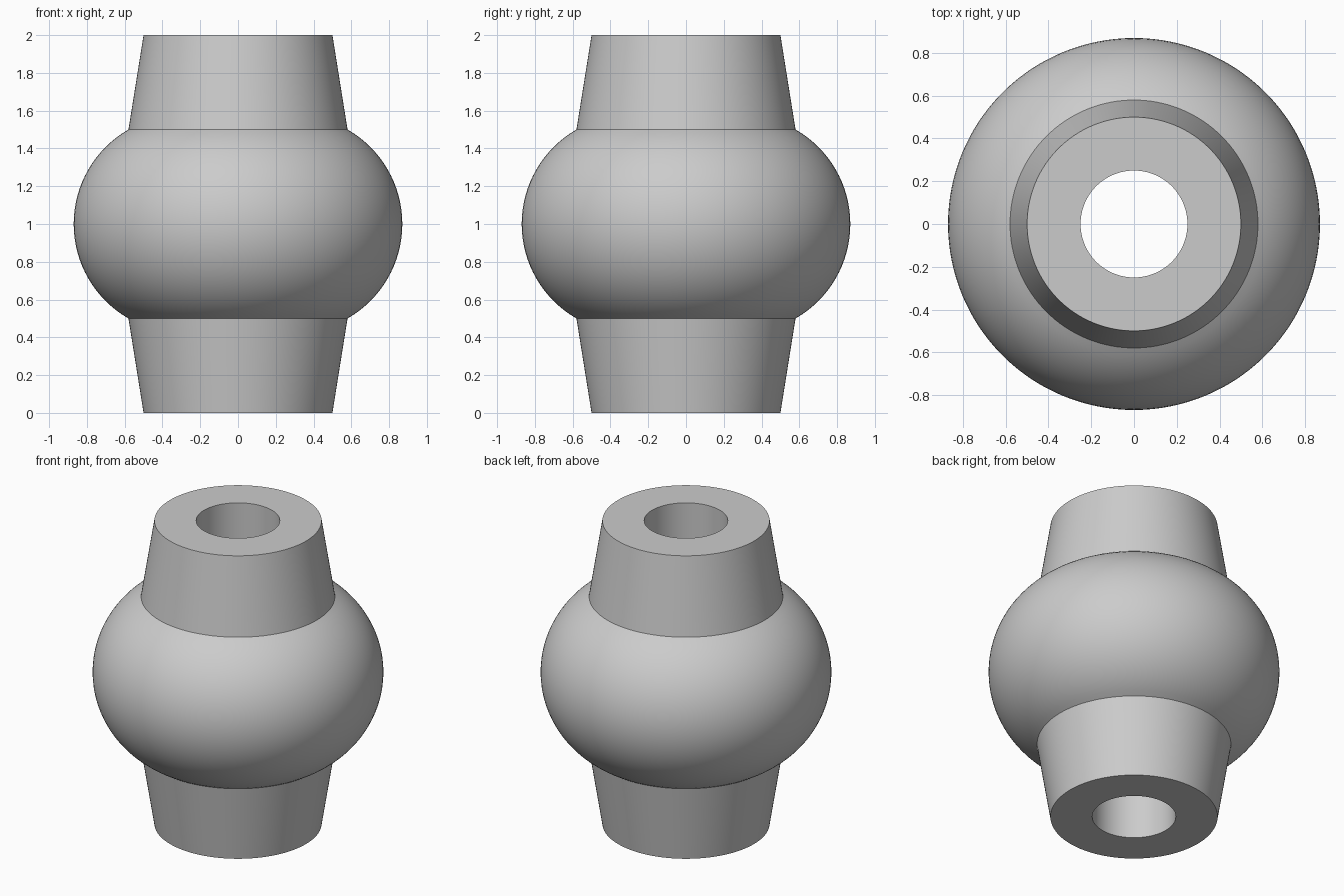
import bpy, bmesh, math

if "Cube" in bpy.data.objects:
    bpy.data.objects.remove(bpy.data.objects["Cube"])

SEGMENTS = 128
ARC_STEPS = 32
BORE, END, NECK, BELLY = 0.25, 0.50, 0.58, 0.87

grey = bpy.data.materials.new("plain grey")
grey.diffuse_color = (0.6, 0.6, 0.6, 1)
grey.use_nodes = True
grey.node_tree.nodes["Principled BSDF"].inputs["Base Color"].default_value = grey.diffuse_color

# Half section: bore, lower taper, circular bulge, upper taper
sag = BELLY - NECK
radius = (0.5 ** 2 + sag ** 2) / (2 * sag)
centre = BELLY - radius
limit = math.asin(0.5 / radius)
arc = []
for i in range(ARC_STEPS + 1):
    a = -limit + 2 * limit * i / ARC_STEPS
    arc.append((centre + radius * math.cos(a), 1 + radius * math.sin(a)))
profile = [(BORE, 0), (END, 0)] + arc + [(END, 2), (BORE, 2)]

# Revolve the closed section around z
bm = bmesh.new()
rings = []
for s in range(SEGMENTS):
    t = 2 * math.pi * s / SEGMENTS
    rings.append([bm.verts.new((r * math.cos(t), r * math.sin(t), z)) for r, z in profile])
n = len(profile)
for s in range(SEGMENTS):
    a, b = rings[s], rings[(s + 1) % SEGMENTS]
    for i in range(n):
        j = (i + 1) % n
        bm.faces.new((a[i], b[i], b[j], a[j]))
bmesh.ops.recalc_face_normals(bm, faces=bm.faces)

mesh = bpy.data.meshes.new("bulged_sleeve")
bm.to_mesh(mesh)
bm.free()
mesh.materials.append(grey)
sleeve = bpy.data.objects.new("bulged_sleeve", mesh)
bpy.context.collection.objects.link(sleeve)

# Smooth walls with crisp rims and necks
bpy.context.view_layer.objects.active = sleeve
sleeve.select_set(True)
bpy.ops.object.shade_smooth_by_angle(angle=math.radians(20))
